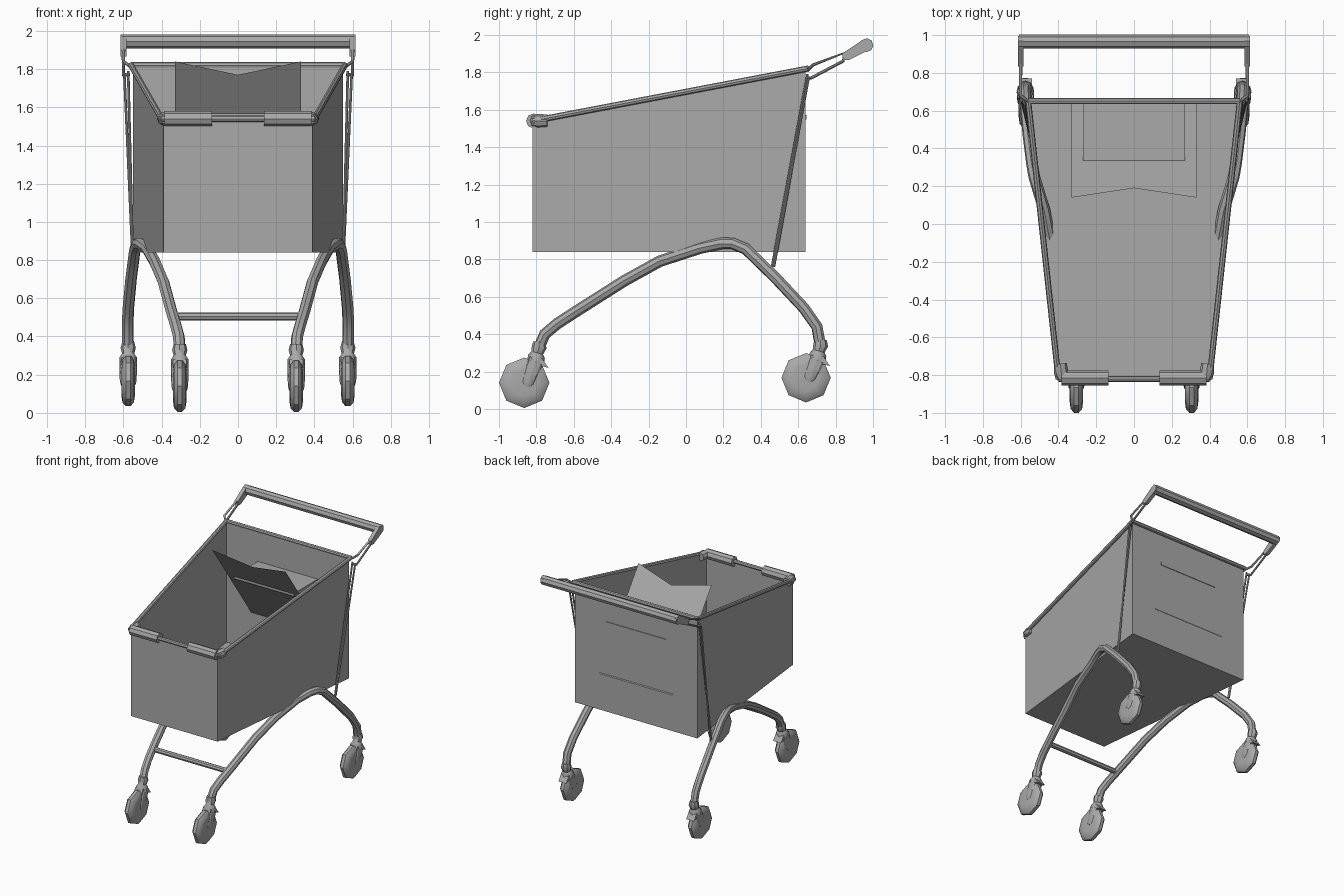
import bpy, bmesh, math
from mathutils import Vector, Matrix

cube = bpy.data.objects.get("Cube")
if cube:
    bpy.data.objects.remove(cube)

GREY = (0.4, 0.4, 0.4, 1)
grey = bpy.data.materials.new("plain grey")
grey.use_nodes = True
grey.diffuse_color = GREY
grey.node_tree.nodes["Principled BSDF"].inputs["Base Color"].default_value = GREY


def link(name, data):
    obj = bpy.data.objects.new(name, data)
    bpy.context.collection.objects.link(obj)
    data.materials.append(grey)
    bpy.ops.object.select_all(action='DESELECT')
    obj.select_set(True)
    bpy.context.view_layer.objects.active = obj
    return obj


def finish(name, bm, smooth=False):
    mesh = bpy.data.meshes.new(name)
    bm.to_mesh(mesh)
    bm.free()
    obj = link(name, mesh)
    if smooth:
        bpy.ops.object.shade_smooth_by_angle(angle=math.radians(40))
    return obj


def tube(name, points, radius, scales=None):
    """Round tube through points, with optional radius factors."""
    curve = bpy.data.curves.new(name, 'CURVE')
    curve.dimensions = '3D'
    curve.bevel_depth = radius
    curve.bevel_resolution = 2
    curve.use_fill_caps = True
    spline = curve.splines.new('POLY')
    spline.points.add(len(points) - 1)
    for i, p in enumerate(points):
        spline.points[i].co = (*p, 1)
        spline.points[i].radius = scales[i] if scales else 1
    obj = link(name, curve)
    bpy.ops.object.convert(target='MESH')
    bpy.ops.object.shade_smooth_by_angle(angle=math.radians(40))
    return obj


def panels(name, faces):
    bm = bmesh.new()
    for pts in faces:
        bm.faces.new([bm.verts.new(p) for p in pts])
    bmesh.ops.remove_doubles(bm, verts=bm.verts, dist=0.001)
    return finish(name, bm)


def box(name, size, centre):
    bm = bmesh.new()
    bmesh.ops.create_cube(bm, size=1, matrix=Matrix.Translation(centre) @ Matrix.Diagonal((*size, 1)))
    return finish(name, bm)


def extrude_x(name, outline, x, thickness):
    """Side outline in y and z, given thickness along x."""
    bm = bmesh.new()
    face = bm.faces.new([bm.verts.new((x - thickness / 2, y, z)) for y, z in outline])
    out = bmesh.ops.extrude_face_region(bm, geom=[face])
    bmesh.ops.translate(bm, vec=(thickness, 0, 0),
                        verts=[v for v in out["geom"] if isinstance(v, bmesh.types.BMVert)])
    bmesh.ops.recalc_face_normals(bm, faces=bm.faces)
    return finish(name, bm)


# Open basket: thin walls and floor
FRONT, BACK, FLOOR = -0.82, 0.64, 0.84
floor = [(-0.39, FRONT, FLOOR), (0.39, FRONT, FLOOR), (0.55, BACK, FLOOR), (-0.55, BACK, FLOOR)]
top = [(x, y, 1.54 if y < 0 else 1.82) for x, y, z in floor]
walls = [(floor[i], floor[(i + 1) % 4], top[(i + 1) % 4], top[i]) for i in range(4)]
panels("basket", walls + [floor[::-1]])

# Child seat: sloping notched flap and flat seat
panels("seat_flap", [[(-0.33, 0.645, 1.135), (0.33, 0.645, 1.135), (0.33, 0.14, 1.84),
                      (0, 0.19, 1.77), (-0.33, 0.14, 1.84)]])
box("seat", (0.54, 0.31, 0.025), (0, 0.49, 1.56))

# Basket rim and crossbar
tube("front_rail", [(-0.4, -0.82, 1.54), (0.4, -0.82, 1.54)], 0.016)
tube("back_rail", [(-0.56, 0.65, 1.82), (0.56, 0.65, 1.82)], 0.016)
tube("leg_crossbar", [(-0.34, -0.61, 0.505), (0.34, -0.61, 0.505)], 0.021)
# Handle bar
tube("handle", [(-0.61, 0.965, 1.945), (0.61, 0.965, 1.945)], 0.037)


def wheel(name, x, y, z, radius):
    """Eight-sided wheel with a tapering tread."""
    bm = bmesh.new()
    profile = [(-0.036, 0), (-0.036, 0.55), (-0.03, 0.85), (-0.012, 1),
               (0.012, 1), (0.03, 0.85), (0.036, 0.55), (0.036, 0)]
    verts = [bm.verts.new((x + a, y, z + b * radius)) for a, b in profile]
    edges = [bm.edges.new(pair) for pair in zip(verts, verts[1:])]
    bmesh.ops.spin(bm, geom=verts + edges, cent=(x, y, z), axis=(1, 0, 0),
                   angle=math.tau, steps=8)
    bmesh.ops.remove_doubles(bm, verts=bm.verts, dist=0.0005)
    bmesh.ops.recalc_face_normals(bm, faces=bm.faces)
    finish(name, bm, True)


def caster(name, x, y, z, wheel_y, wheel_z, radius):
    """Swivel collar, fork and wheel below a leg end at x, y, z."""
    wheel(name + "_wheel", x, wheel_y, wheel_z, radius)
    tube(name + "_collar", [(x, y, z + 0.03), (x, y, z), (x, y - 0.01, z - 0.03),
                            (x, y - 0.015, z - 0.05), (x, y - 0.02, z - 0.09)],
         0.04, [0.8, 1, 0.8, 1.15, 1.1])
    # Fork head with a short rear fin
    fin = [(y - 0.07, z - 0.09), (y - 0.05, z - 0.05), (y + 0.015, z - 0.06),
           (y + 0.05, z - 0.11), (y + 0.01, z - 0.10), (y - 0.03, z - 0.12)]
    extrude_x(name + "_fork_head", fin, x, 0.07)
    hub = Vector((x, wheel_y + 0.02, wheel_z + 0.0))
    for k in (-1, 1):
        off = Vector((0.032 * k, 0, 0))
        start = Vector((x, y - 0.02, z - 0.08))
        prong = tube(name + "_prong", [start + off, start.lerp(hub, 0.5) + off,
                                       hub + off, hub + off - Vector((0, 0.005, 0.02))],
                     0.04, [1, 0.95, 0.85, 0.45])
        # Flatten the prong against the wheel
        for v in prong.data.vertices:
            v.co.x = x + off.x + (v.co.x - x - off.x) * 0.35


# Side parts, built once for each side
LEG = [(0.305, -0.785, 0.33), (0.31, -0.755, 0.40), (0.325, -0.69, 0.455), (0.345, -0.59, 0.52),
       (0.39, -0.33, 0.685), (0.435, -0.14, 0.79), (0.475, 0.075, 0.86), (0.51, 0.19, 0.885),
       (0.528, 0.25, 0.885), (0.54, 0.32, 0.855), (0.56, 0.48, 0.70), (0.575, 0.63, 0.54),
       (0.578, 0.70, 0.44), (0.575, 0.72, 0.33)]
for side, s in (("left", 1), ("right", -1)):
    def m(points):
        return [(s * x, y, z) for x, y, z in points]

    tube(side + "_leg", m(LEG), 0.031)
    caster(side + "_front_caster", s * 0.305, -0.785, 0.33, -0.865, 0.14, 0.135)
    caster(side + "_rear_caster", s * 0.575, 0.72, 0.34, 0.642, 0.167, 0.132)
    tube(side + "_rail", m([(0.4, -0.82, 1.54), (0.56, 0.65, 1.82)]), 0.016)
    # Corner bumper wrapping the front of the rim
    tube(side + "_bumper", m([(0.135, -0.815, 1.54), (0.385, -0.815, 1.54)]), 0.04)
    tube(side + "_bumper_corner", m([(0.375, -0.82, 1.54), (0.385, -0.79, 1.54),
                                     (0.39, -0.74, 1.54)]), 0.038, [0.8, 1, 0.9])
    # Thin struts from the handle bracket down to the leg
    tube(side + "_strut", m([(0.575, 0.65, 1.79), (0.55, 0.46, 0.76)]), 0.007)
    tube(side + "_inner_strut", m([(0.595, 0.655, 1.77), (0.55, 0.47, 0.76)]), 0.007)
    # Wire bracket and flat arm carrying the handle
    tube(side + "_bracket", m([(0.56, 0.65, 1.81), (0.6, 0.68, 1.84), (0.6, 0.85, 1.905),
                               (0.6, 0.84, 1.86), (0.6, 0.67, 1.77), (0.57, 0.65, 1.77)]), 0.009)
    arm = [(0.84, 1.865), (0.835, 1.9), (0.94, 1.97), (0.97, 1.982),
           (0.995, 1.965), (0.995, 1.93), (0.96, 1.91), (0.87, 1.865)]
    extrude_x(side + "_handle_arm", arm, s * 0.6, 0.03)
